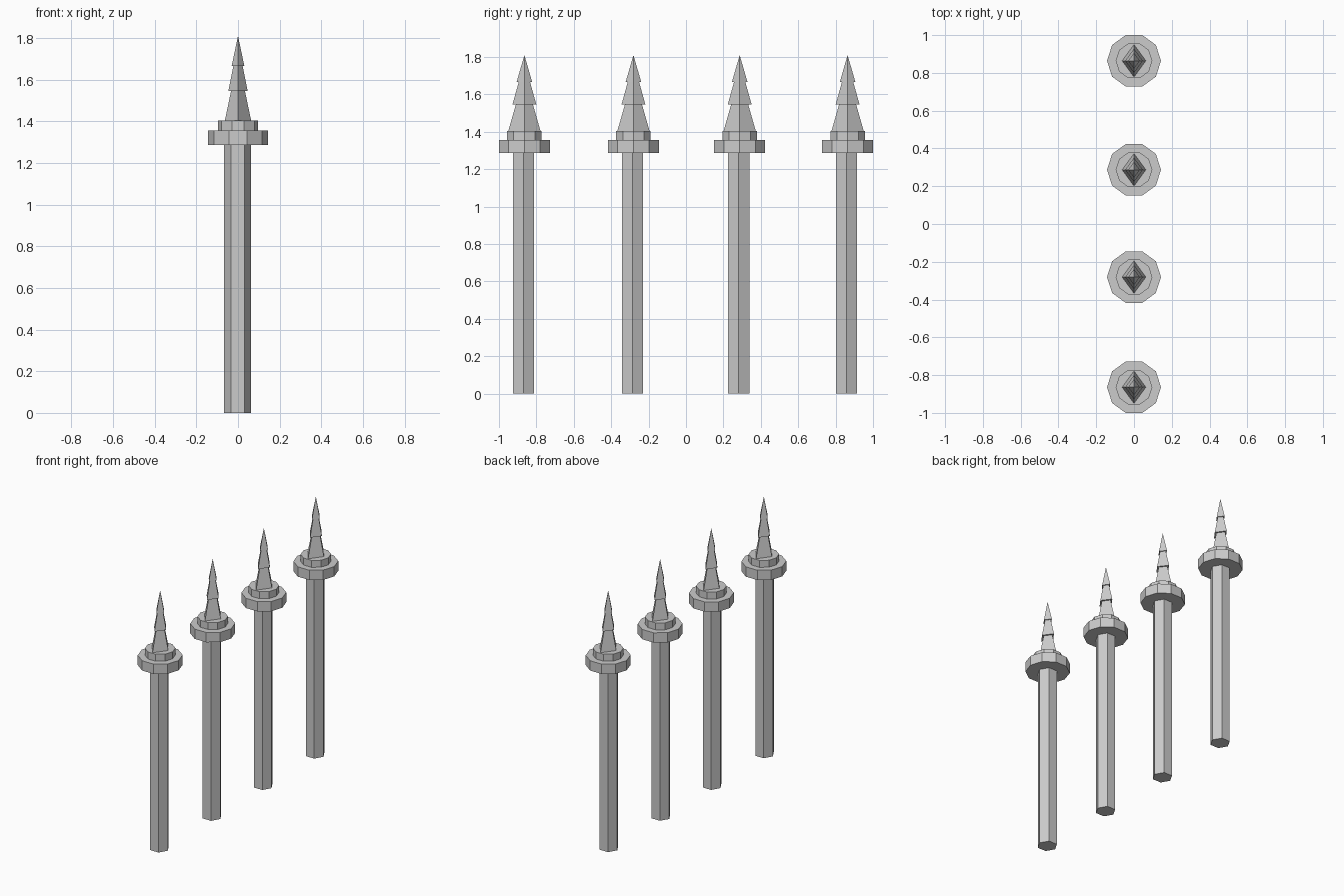
import bpy, bmesh
from math import pi
from mathutils import Matrix

if "Cube" in bpy.data.objects:
    bpy.data.objects.remove(bpy.data.objects["Cube"])


def prism(bm, sides, r1, r2, z0, z1, x=0.0, y=0.0, sx=1.0):
    """Capped prism or cone with its first corner on the x axis."""
    m = (Matrix.Translation((x, y, (z0 + z1) / 2))
         @ Matrix.Diagonal((sx, 1, 1, 1))
         @ Matrix.Rotation(pi / 2, 4, 'Z'))
    bmesh.ops.create_cone(bm, cap_ends=True, segments=sides, radius1=r1,
                          radius2=r2, depth=z1 - z0, matrix=m)


def make(name, y, parts):
    bm = bmesh.new()
    for p in parts:
        prism(bm, **p)
    bmesh.ops.remove_doubles(bm, verts=bm.verts, dist=1e-5)
    mesh = bpy.data.meshes.new(name)
    bm.to_mesh(mesh)
    bm.free()
    ob = bpy.data.objects.new(name, mesh)
    ob.location.y = y
    bpy.context.collection.objects.link(ob)


# Hexagonal shaft, very slightly off the collar's centre
shaft = [dict(sides=6, r1=0.065, r2=0.065, z0=0, z1=1.29, x=-0.002, y=-0.005)]

# Two-step ten-sided collar
collar = [dict(sides=10, r1=r, r2=r, z0=a, z1=b)
          for r, a, b in ((0.143, 1.287, 1.356), (0.097, 1.356, 1.405))]

# Barbed spike of three overlapping diamond-section cones
spike = [dict(sides=4, r1=r, r2=0, z0=a, z1=b, sx=0.73)
         for r, a, b in ((0.086, 1.405, 1.705),
                         (0.064, 1.545, 1.775),
                         (0.042, 1.665, 1.81))]

# Row of four posts
for i, y in enumerate((-0.864, -0.281, 0.287, 0.864), 1):
    make(f"post_shaft_{i}", y, shaft)
    make(f"post_collar_{i}", y, collar)
    make(f"post_spike_{i}", y, spike)
